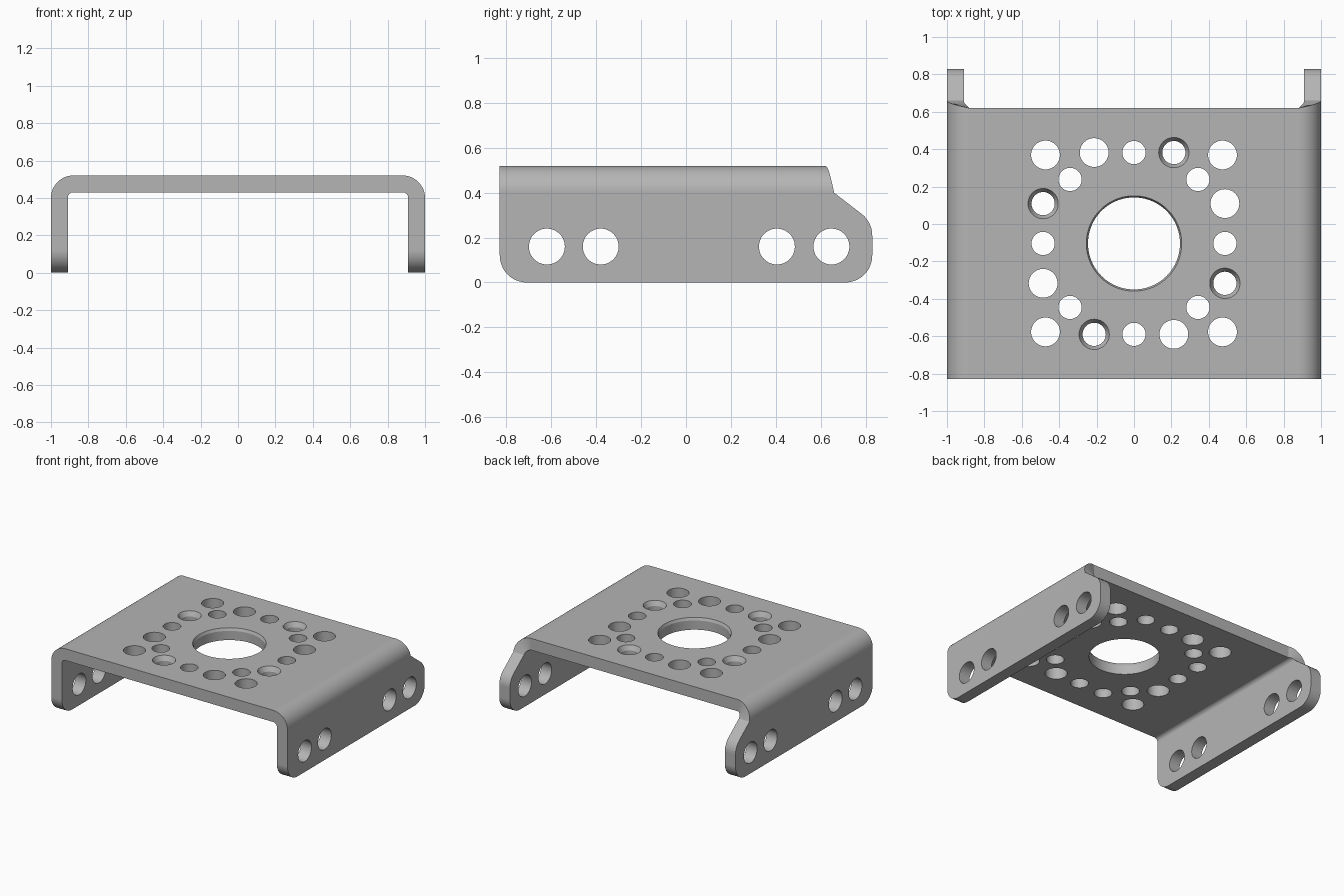
import bpy, bmesh
from math import sin, cos, pi, radians
from mathutils import Vector, Matrix

if "Cube" in bpy.data.objects:
    bpy.data.objects.remove(bpy.data.objects["Cube"])

HALF_W, HALF_L, TOP = 1.0, 0.83, 0.52
THICK, BEND, CORNER = 0.09, 0.12, 0.12
PLATE_BACK, LEG_BACK = 0.62, 0.66
BEND_Z = TOP - BEND

grey = bpy.data.materials.new("plain grey metal")
grey.use_nodes = True
colour = (0.46, 0.46, 0.46, 1)
grey.diffuse_color = colour
grey.node_tree.nodes["Principled BSDF"].inputs["Base Color"].default_value = colour


def make_object(name, bm):
    bmesh.ops.recalc_face_normals(bm, faces=bm.faces)
    mesh = bpy.data.meshes.new(name)
    bm.to_mesh(mesh)
    bm.free()
    mesh.materials.append(grey)
    obj = bpy.data.objects.new(name, mesh)
    bpy.context.collection.objects.link(obj)
    return obj


def loft(bm, rings):
    """Skin a list of closed rings and cap both ends."""
    rows = [[bm.verts.new(p) for p in ring] for ring in rings]
    for a, b in zip(rows, rows[1:]):
        for i in range(len(a)):
            j = (i + 1) % len(a)
            bm.faces.new((a[i], a[j], b[j], b[i]))
    bm.faces.new(rows[0])
    bm.faces.new(rows[-1])


def station(outer, inner, front, back):
    """Cross-section of the sheet at one place along the bent strip."""
    (xo, zo), (xi, zi) = outer, inner
    return [(xo, front, zo), (xo, back, zo), (xi, back, zi), (xi, front, zi)]


def leg_station(z, front, back):
    return station((HALF_W, z), (HALF_W - THICK, z), front, back)


# One side of the bent sheet, from the foot up to the top plate
side = []
for i in range(13):                                  # rounded lower corners
    a = i / 12 * pi / 2
    y = HALF_L - CORNER * (1 - sin(a))
    side.append(leg_station(CORNER * (1 - cos(a)), -y, y))
for i in range(9):                                   # rounded rear shoulder
    a = radians(52.5) * i / 8
    side.append(leg_station(0.21 + CORNER * sin(a), -HALF_L,
                            HALF_L - CORNER * (1 - cos(a))))
for i in range(17):                                  # bend with tapering rear edge
    t = i / 16
    a = t * pi / 2
    cx = HALF_W - BEND
    r_in = BEND - THICK
    side.append(station((cx + BEND * cos(a), BEND_Z + BEND * sin(a)),
                        (cx + r_in * cos(a), BEND_Z + r_in * sin(a)),
                        -HALF_L, LEG_BACK + (PLATE_BACK - LEG_BACK) * t))
other = [[(-x, y, z) for x, y, z in ring] for ring in reversed(side)]

bm = bmesh.new()
loft(bm, side + other)
bmesh.ops.recalc_face_normals(bm, faces=bm.faces)
bmesh.ops.dissolve_limit(bm, angle_limit=0.01, verts=bm.verts, edges=bm.edges)
bracket = make_object("bent_bracket", bm)


# Drill shapes for every hole
def drill(bm, matrix, profile, n=48):
    loft(bm, [[matrix @ Vector((r * cos(2 * pi * i / n), r * sin(2 * pi * i / n), h))
               for i in range(n)] for r, h in profile])


def plain(r):
    return [(r, 0.38), (r, 0.56)]


def countersunk(r, wide, depth):
    return [(r, 0.38), (r, TOP - depth), (wide, TOP), (wide, 0.56)]


SMALL, LARGE = 0.062, 0.077
centre = Matrix.Translation((0, -0.104, 0))
bm = bmesh.new()
drill(bm, centre, countersunk(0.246, 0.255, 0.02), 96)
pattern = [
    (0, 0.486, plain(SMALL)),
    (0.342, 0.342, plain(SMALL)),
    (0.473, 0.473, plain(LARGE)),
    (-0.213, 0.486, plain(LARGE)),
    (0.213, 0.486, countersunk(SMALL, 0.081, 0.035)),
]
for quarter in range(4):
    turn = centre @ Matrix.Rotation(quarter * pi / 2, 4, 'Z')
    for x, y, profile in pattern:
        drill(bm, turn @ Matrix.Translation((x, y, 0)), profile)
for y in (-0.62, -0.38, 0.405, 0.648):               # leg holes
    place = Matrix.Translation((0, y, 0.16)) @ Matrix.Rotation(pi / 2, 4, 'Y')
    for s in (-1, 1):
        drill(bm, place, [(0.08, s * 0.85), (0.08, s * 1.05)])
cutter = make_object("hole_cutter", bm)
cutter.hide_render = True

# Cut the holes, then shade
cut = bracket.modifiers.new("holes", 'BOOLEAN')
cut.operation = 'DIFFERENCE'
cut.solver = 'EXACT'
cut.object = cutter
bpy.ops.object.select_all(action='DESELECT')
bracket.select_set(True)
bpy.context.view_layer.objects.active = bracket
bpy.ops.object.modifier_apply(modifier=cut.name)
bpy.data.objects.remove(cutter)
bpy.ops.object.shade_smooth_by_angle(angle=radians(20))
weighted = bracket.modifiers.new("even shading", 'WEIGHTED_NORMAL')
weighted.keep_sharp = True
